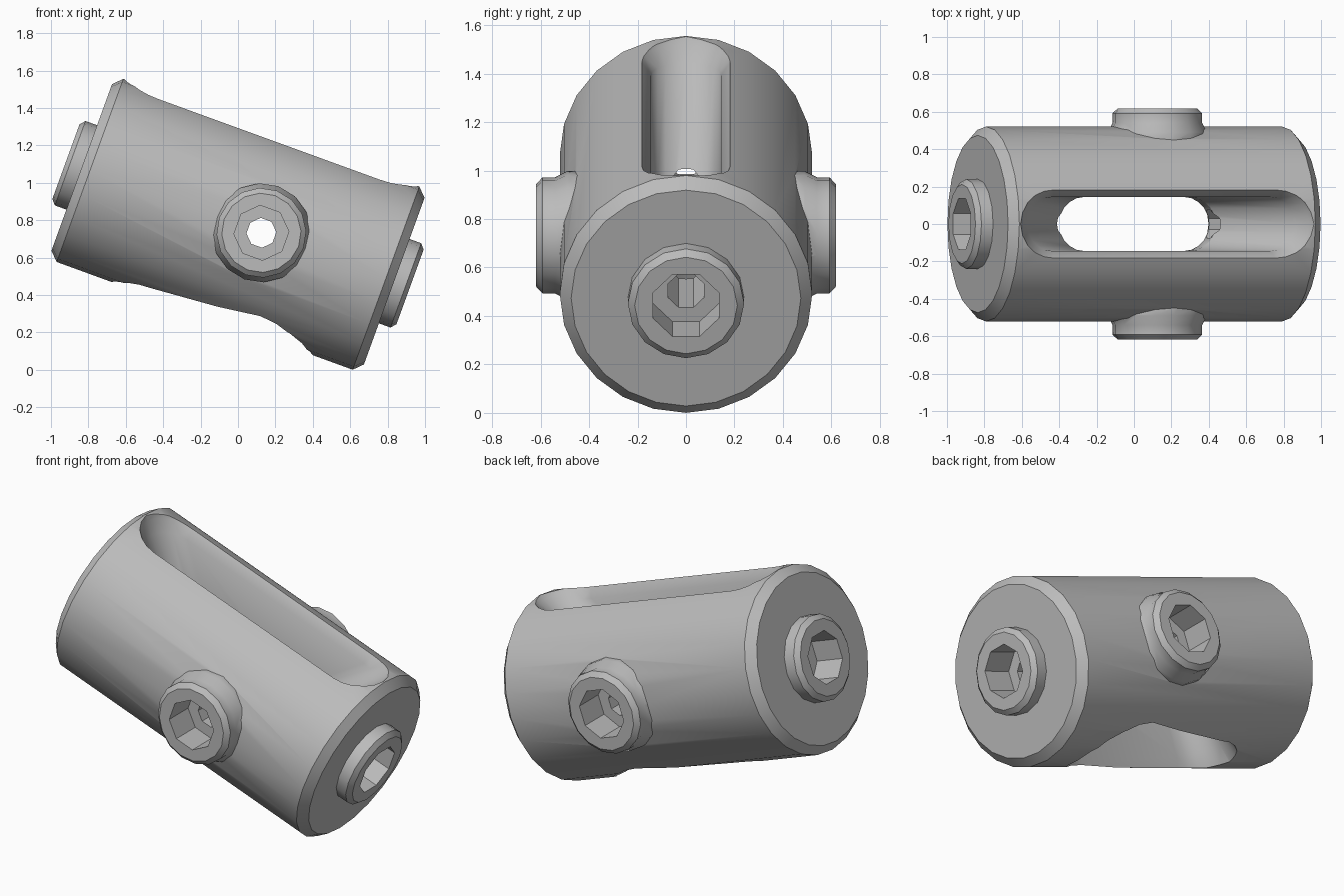
import bpy, bmesh, math
from mathutils import Vector, Matrix

cube = bpy.data.objects.get("Cube")
if cube:
    bpy.data.objects.remove(cube)

TILT = Matrix.Translation((0, 0, 0.778)) @ Matrix.Rotation(math.radians(20), 4, 'Y')
X, Y = Vector((1, 0, 0)), Vector((0, 1, 0))

steel = bpy.data.materials.new("light_grey_metal")
steel.use_nodes = True
grey = (0.5, 0.5, 0.5, 1)
steel.diffuse_color = grey
steel.node_tree.nodes["Principled BSDF"].inputs["Base Color"].default_value = grey


def loft(name, rings):
    """Closed solid through rings that share a point count."""
    bm = bmesh.new()
    loops = [[bm.verts.new(p) for p in ring] for ring in rings]
    for a, b in zip(loops, loops[1:]):
        for i in range(len(a)):
            j = (i + 1) % len(a)
            bm.faces.new((a[i], a[j], b[j], b[i]))
    bm.faces.new(loops[0])
    bm.faces.new(loops[-1])
    bmesh.ops.recalc_face_normals(bm, faces=bm.faces)
    mesh = bpy.data.meshes.new(name)
    bm.to_mesh(mesh)
    bm.free()
    mesh.materials.append(steel)
    obj = bpy.data.objects.new(name, mesh)
    bpy.context.collection.objects.link(obj)
    return obj


def turned(name, profile, sides, axis, origin=Vector((0, 0, 0)), phase=0.0):
    """Solid of revolution; profile is (distance along axis, radius)."""
    turn = Vector((0, 0, 1)).rotation_difference(axis)
    rings = []
    for h, r in profile:
        angles = [math.tau * (i + phase) / sides for i in range(sides)]
        rings.append([origin + turn @ Vector((r * math.cos(a), r * math.sin(a), h))
                      for a in angles])
    return loft(name, rings)


def slot_ring(height, left, left_r, right, right_r, n=10):
    """Rounded slot outline, with its own centre and radius at each end."""
    pts = []
    for centre, r, start in ((right, right_r, -90), (left, left_r, 90)):
        for i in range(n + 1):
            a = math.radians(start + 180 * i / n)
            pts.append((centre + r * math.cos(a), r * math.sin(a), height))
    return pts


def combine(target, other, operation):
    other.hide_render = True
    mod = target.modifiers.new(operation.lower(), 'BOOLEAN')
    mod.operation = operation
    mod.solver = 'EXACT'
    mod.object = other
    bpy.context.view_layer.objects.active = target
    bpy.ops.object.modifier_apply(modifier=mod.name)
    bpy.data.objects.remove(other)


# Chamfered barrel
body = turned("barrel_body", [(-0.889, 0.474), (-0.842, 0.521),
                              (0.842, 0.521), (0.889, 0.474)], 24, X)

# Bosses on both ends and both sides
side_origin = X * 0.133
end_profile = [(0.7, 0.24), (0.955, 0.24), (0.979, 0.212)]
side_profile = [(0.3, 0.265), (0.49, 0.265), (0.54, 0.24), (0.592, 0.24), (0.618, 0.212)]
for s in (-1, 1):
    combine(body, turned("end_boss", end_profile, 16, X * s), 'UNION')
    combine(body, turned("side_boss", side_profile, 16, Y * s, side_origin), 'UNION')

# Waisted slot, flaring to a bevelled rim above and a wide mouth below
slot = loft("slot_cutter", [
    slot_ring(0.6, -0.63, 0.25, 0.63, 0.25),
    slot_ring(0.49, -0.63, 0.187, 0.63, 0.187),
    slot_ring(0.43, -0.62, 0.145, 0.62, 0.145),
    slot_ring(0.05, -0.3, 0.145, 0.3, 0.145),
    slot_ring(-0.05, -0.3, 0.145, 0.3, 0.145),
    slot_ring(-0.42, -0.32, 0.17, 0.28, 0.3),
    slot_ring(-0.6, -0.33, 0.23, 0.28, 0.36),
])
combine(body, slot, 'DIFFERENCE')

# Stepped sockets through every boss into the slot
for s in (-1, 1):
    end_bore = [(0.25, 0.08), (0.8, 0.08), (0.8, 0.147), (1.1, 0.147)]
    side_bore = [(0.02, 0.08), (0.44, 0.08), (0.44, 0.147), (0.8, 0.147)]
    combine(body, turned("end_bore", end_bore, 8, X * s, phase=0.5), 'DIFFERENCE')
    combine(body, turned("side_bore", side_bore, 8, Y * s, side_origin, 0.5), 'DIFFERENCE')

# Tilt into place and shade
body.data.transform(TILT)
bpy.ops.object.select_all(action='DESELECT')
body.select_set(True)
bpy.context.view_layer.objects.active = body
bpy.ops.object.shade_smooth_by_angle(angle=math.radians(30))
